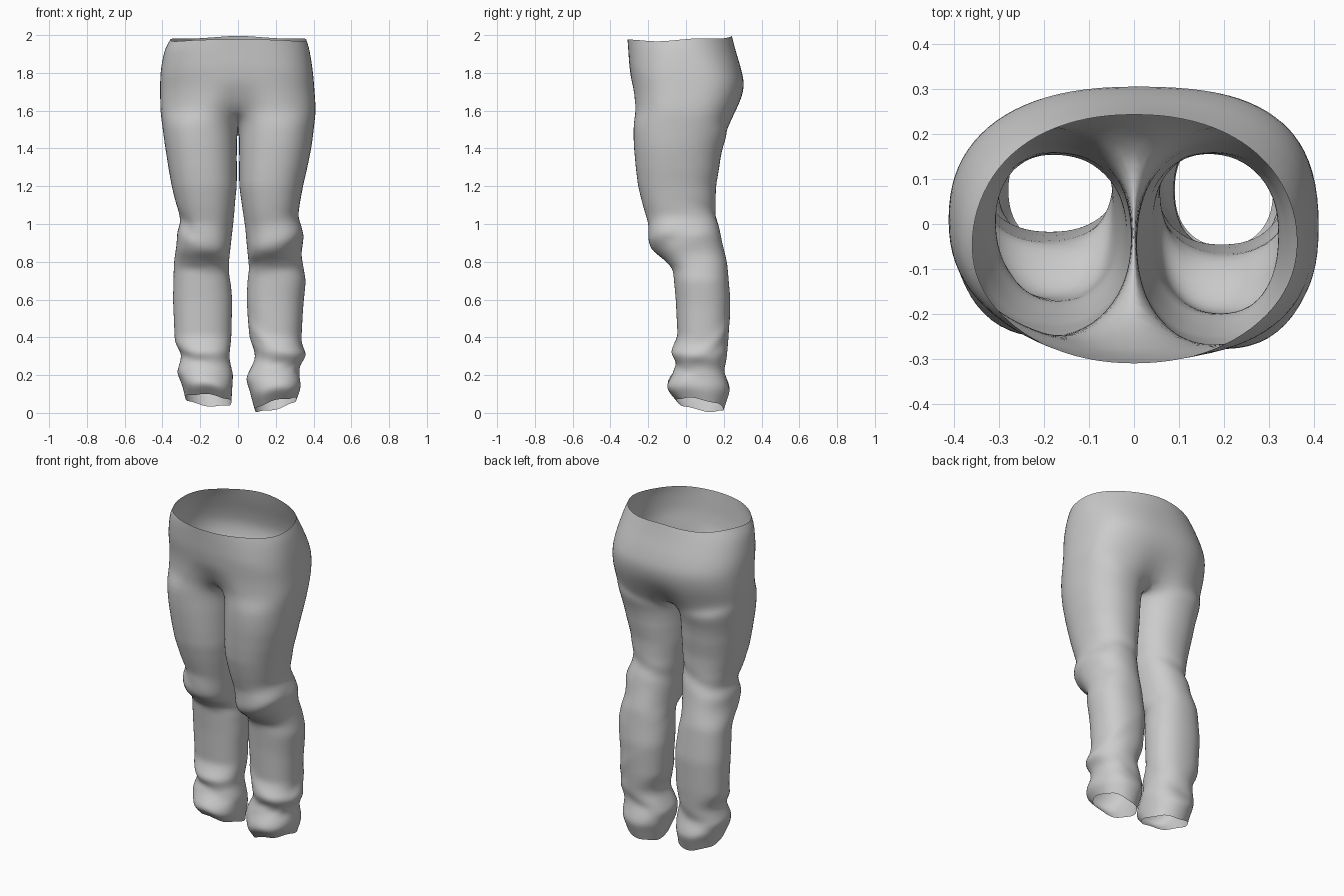
import bpy, bmesh, math

if "Cube" in bpy.data.objects:
    bpy.data.objects.remove(bpy.data.objects["Cube"])

M, K = 22, 8            # outer and inner segments of each leg ring
RIM, TOP = 10, 6        # row counts: pelvis, upper thigh

# Outline profiles as (height, value)
OUT_L = [(.05,.28),(.12,.295),(.2,.325),(.25,.31),(.3,.30),(.37,.335),(.6,.345),(.8,.34),(.9,.325),
         (.96,.325),(1.01,.305),(1.2,.352),(1.4,.388),(1.6,.414),(1.8,.415),(1.93,.388),(2,.345)]
OUT_R = [(.05,.31),(.12,.335),(.24,.325),(.3,.36),(.36,.335),(.55,.345),(.7,.36),(.84,.335),(.95,.355),
         (1.04,.318),(1.2,.345),(1.4,.392),(1.6,.415),(1.8,.4),(1.93,.378),(2,.355)]
IN_L = [(.05,.035),(.2,.025),(.28,.045),(.4,.035),(.6,.03),(.8,.048),(1,.025),(1.2,.006),(1.6,.003)]
IN_R = [(.05,.09),(.2,.04),(.3,.095),(.4,.06),(.6,.045),(.8,.055),(1,.035),(1.2,.006),(1.6,.003)]
FRONT = [(.05,-.05),(.12,-.11),(.2,-.07),(.26,-.06),(.32,-.08),(.4,-.045),(.6,-.055),(.76,-.07),
         (.8,-.11),(.85,-.18),(.9,-.2),(1,-.2),(1.1,-.23),(1.2,-.255),(1.4,-.28),(1.7,-.287),
         (1.82,-.3),(2,-.312)]
BACK = [(.05,.2),(.14,.235),(.22,.21),(.4,.226),(.6,.236),(.8,.218),(.9,.193),(1,.173),(1.1,.157),
        (1.2,.16),(1.4,.195),(1.5,.233),(1.65,.295),(1.74,.315),(1.83,.291),(1.92,.262),(2,.243)]
# Cloth folds: side, angle, height, slope, height spread, angle spread, depth
FOLDS = [(-1,60,.80,.10,.03,60,-.015), (1,60,.81,.08,.03,60,-.015),
         (-1,130,.98,.15,.03,50,-.012), (1,140,.89,.15,.03,50,-.015),
         (-1,270,1.05,.08,.03,60,-.012), (1,270,1.04,-.08,.03,60,-.012),
         (1,200,.36,.2,.03,60,.012), (-1,120,.27,.08,.02,80,-.01),
         (1,110,.24,-.08,.02,80,-.012), (-1,280,.24,.1,.03,60,-.012),
         (1,280,.23,-.1,.03,60,-.012), (1,60,.4,-.15,.03,40,.01)]


def look(table, z):
    z = min(max(z, table[0][0]), table[-1][0])
    for (a, u), (b, v) in zip(table, table[1:]):
        if z <= b:
            return u + (v - u) * (z - a) / (b - a)


def lerp(a, b, t):
    return a + (b - a) * t


def clamp(v):
    return min(1, max(0, v))


def power(v, n):
    return math.copysign(abs(v) ** (2 / n), v)


def seam_z(t):
    """Height of the pelvis/leg join, front centre (0) to back centre (1)."""
    return lerp(1.63, 1.56, t * 2) if t < .5 else lerp(1.56, 1.49, t * 2 - 1)


def pelvis_point(side, t, s):
    # slightly ragged waist rim
    rim = 1.965 + .032 * t ** 2 + .012 * (1 - t) ** 3 + .006 * math.sin(13 * t) * math.sin(math.pi * t)
    z = lerp(rim, seam_z(t), s)
    f, b = look(FRONT, z), look(BACK, z)
    # the right hip is squarer than the left
    n = lerp(2.1, (2.35 if side < 0 else 2.75), min(1, s * 2))
    x = look(OUT_L if side < 0 else OUT_R, z) * power(math.sin(t * math.pi), n)
    y = (f + b) / 2 - (b - f) / 2 * power(math.cos(t * math.pi), n)
    if side < 0 and t < .5:
        y += .022 * math.sin(2 * math.pi * t) * clamp(s * 1.5)
    # crotch hollow in front, seat cleft behind
    g = math.exp(-(x / .08) ** 2)
    if t < .5:
        y *= 1 - .3 * g * clamp((1.77 - z) / .14) ** 1.5
    else:
        y *= 1 - .32 * g * clamp((1.67 - z) / .18) ** 1.5
    return (side * max(x, 0) if 0 < t < 1 else 0, y, z)


def leg_point(side, deg, z):
    out, inn = (OUT_L, IN_L) if side < 0 else (OUT_R, IN_R)
    a = math.radians(deg)
    # knee shelf runs slightly higher on the outside
    knee = .025 * math.cos(a) * math.exp(-((z - .85) / .15) ** 2)
    o, i, f, b = (look(tab, h) for tab, h in ((out, z), (inn, z), (FRONT, z + knee), (BACK, z)))
    if side < 0:
        f += .028 * clamp((1.72 - z) / .2) * clamp((z - .1) / .3)
    d = 0
    for sd, fa, fz, slope, wz, wa, depth in FOLDS:
        if sd == side:
            da = (deg - fa + 180) % 360 - 180
            dz = z - fz - slope * da / 90
            d += depth * math.exp(-(dz / wz) ** 2 - (da / wa) ** 2)
    x = (o + i) / 2 - ((o - i) / 2 + d) * power(math.cos(a), 2.25)
    y = (f + b) / 2 - ((b - f) / 2 + d) * power(math.sin(a), 2.25)
    # uneven hem: high at the front, low on the inside
    inner, front = math.cos(a), math.sin(a)
    hem = (-.002 - .016 * inner + .034 * front) if side < 0 else (-.03 - .034 * inner + .026 * front)
    hem += .006 * math.sin(5 * a)
    return (side * x, y, z + (hem + .022) * max(0, 1 - z / .35))


bm = bmesh.new()


def bridge(r1, r2, closed):
    n = len(r1)
    for j in range(n if closed else n - 1):
        k = (j + 1) % n
        bm.faces.new((r1[j], r1[k], r2[k], r2[j]))


for side in (-1, 1):
    # half of the waist, hips and seat
    rows = [[bm.verts.new(pelvis_point(side, j / M, r / RIM)) for j in range(M + 1)]
            for r in range(RIM + 1)]
    for r1, r2 in zip(rows, rows[1:]):
        bridge(r1, r2, False)
    # crotch saddle closes the top ring of the leg
    top = rows[-1]
    yb, yf = top[-1].co.y, top[0].co.y
    saddle = [bm.verts.new((0, lerp(yb, yf, k / K),
                            lerp(1.49, 1.63, k / K) - .055 * math.sin(math.pi * k / K)))
              for k in range(1, K)]
    prev = top + saddle
    heights = [v.co.z for v in prev]
    angles = [40 + 280 * j / M for j in range(M + 1)] + [320 + 80 * k / K for k in range(1, K)]
    # leg rows: slanted near the join, level further down
    levels = [[lerp(h, 1.3, r / TOP) for h in heights] for r in range(1, TOP + 1)]
    count = 42
    levels += [[lerp(1.3, .05, r / count)] * len(angles) for r in range(1, count + 1)]
    for level in levels:
        ring = [bm.verts.new(leg_point(side, a, z)) for a, z in zip(angles, level)]
        bridge(prev, ring, True)
        prev = ring

# weld the two halves along the centre line only
seam = [v for v in bm.verts if v.co.x == 0]
bmesh.ops.remove_doubles(bm, verts=seam, dist=.0005)
# soften the join around the crotch and hips
area = [v for v in bm.verts if 1.3 < v.co.z < 1.82]
for _ in range(2):
    bmesh.ops.smooth_vert(bm, verts=area, factor=.4, use_axis_x=True, use_axis_y=True, use_axis_z=True)
bmesh.ops.recalc_face_normals(bm, faces=bm.faces)

mesh = bpy.data.meshes.new("trousers")
bm.to_mesh(mesh)
bm.free()
mesh.shade_smooth()
trousers = bpy.data.objects.new("trousers", mesh)
bpy.context.collection.objects.link(trousers)
sub = trousers.modifiers.new("smooth cloth", 'SUBSURF')
sub.levels = sub.render_levels = 1
